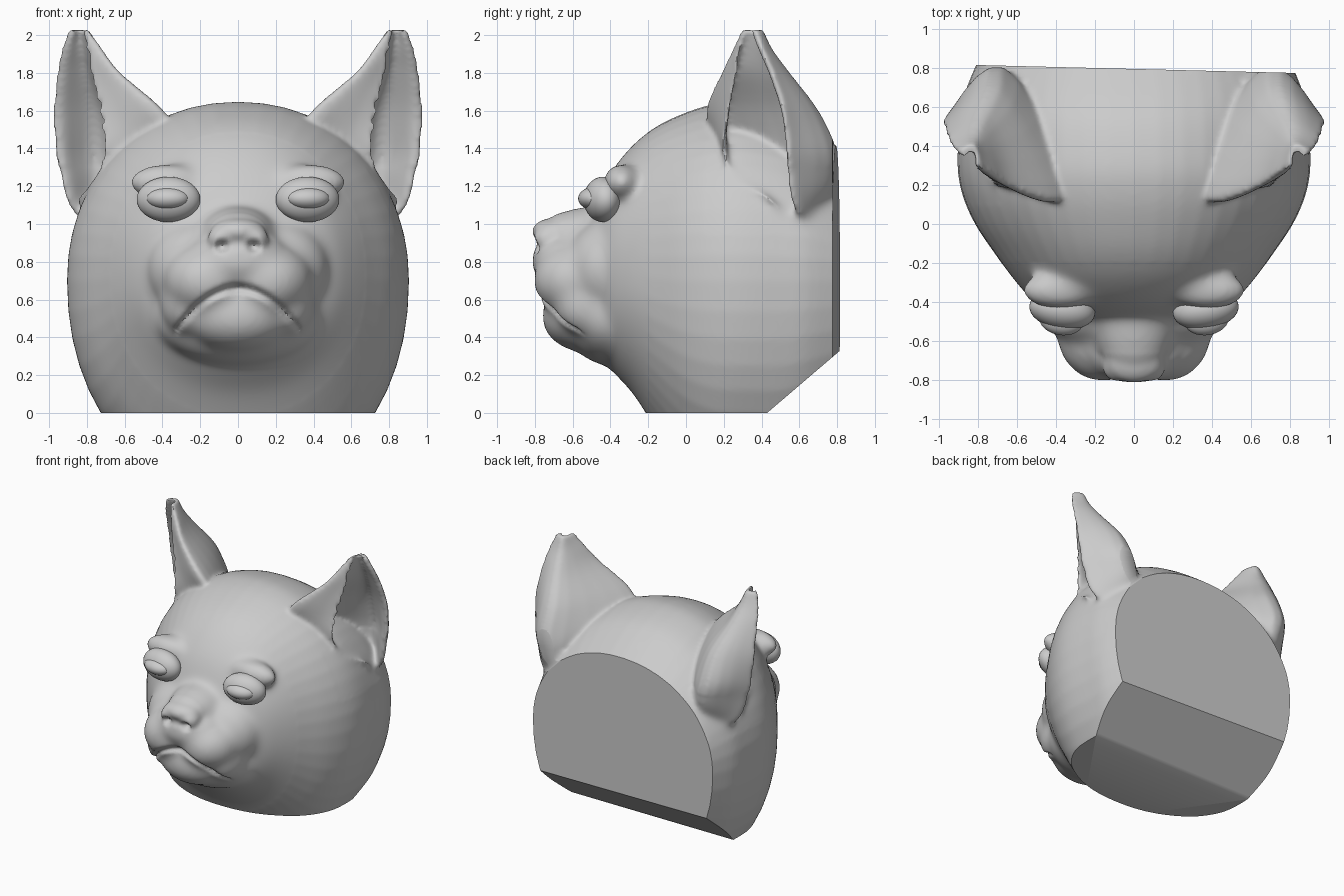
import bpy, bmesh
from math import sin, cos, pi, copysign
from mathutils import Vector, Matrix

if "Cube" in bpy.data.objects:
    bpy.data.objects.remove(bpy.data.objects["Cube"])


def spline(pts, steps, closed=False):
    """Catmull-Rom through tuples of any size."""
    n, out = len(pts), []
    for i in range(n if closed else n - 1):
        idx = [i - 1, i, i + 1, i + 2]
        idx = [k % n if closed else min(max(k, 0), n - 1) for k in idx]
        a, b, c, d = [pts[k] for k in idx]
        for s in range(steps):
            t = s / steps
            out.append(tuple(
                0.5 * (2*q + (r - p)*t + (2*p - 5*q + 4*r - w)*t*t + (3*q - p - 3*r + w)*t**3)
                for p, q, r, w in zip(a, b, c, d)))
    if not closed:
        out.append(tuple(pts[-1]))
    return out


def loft(bm, rings):
    """Skin a list of closed rings and cap both ends."""
    vs = [[bm.verts.new(p) for p in ring] for ring in rings]
    n = len(vs[0])
    faces = [bm.faces.new((a[i], a[(i+1) % n], b[(i+1) % n], b[i]))
             for a, b in zip(vs, vs[1:]) for i in range(n)]
    faces += [bm.faces.new(vs[0]), bm.faces.new(vs[-1])]
    bmesh.ops.recalc_face_normals(bm, faces=faces)


def ball(bm, c, r, rot=0.0):
    m = Matrix.Translation(c) @ Matrix.Rotation(rot, 4, 'Z') @ Matrix.Diagonal((*r, 1))
    bmesh.ops.create_uvsphere(bm, u_segments=32, v_segments=20, radius=1, matrix=m)


def soften(bm, test, count):
    chosen = [v for v in bm.verts if test(v.co)]
    for _ in range(count):
        bmesh.ops.smooth_vert(bm, verts=chosen, factor=0.5, use_axis_x=True,
                              use_axis_y=True, use_axis_z=True)


def make_object(name, bm, angle=0.8):
    me = bpy.data.meshes.new(name)
    bm.to_mesh(me)
    bm.free()
    ob = bpy.data.objects.new(name, me)
    bpy.context.collection.objects.link(ob)
    bpy.ops.object.select_all(action='DESELECT')
    ob.select_set(True)
    bpy.context.view_layer.objects.active = ob
    bpy.ops.object.shade_smooth_by_angle(angle=angle)
    return ob


bm = bmesh.new()

# Skull: slices along y (y, half width, top, bottom, height of widest point)
SKULL = [(-.53, .20, .95, .50, .76), (-.48, .36, 1.10, .33, .76), (-.40, .51, 1.27, .23, .75),
         (-.28, .62, 1.42, .10, .73), (-.15, .715, 1.52, -.10, .71), (0, .815, 1.59, -.30, .70),
         (.15, .88, 1.635, -.40, .70), (.30, .905, 1.645, -.42, .70), (.50, .895, 1.60, -.42, .70),
         (.65, .875, 1.52, -.35, .70), (.84, .80, 1.38, -.22, .70)]
rings = []
for y, w, top, bot, zc in spline(SKULL, 4):
    ring = []
    for i in range(48):
        a = 2 * pi * i / 48
        cx, cz = [copysign(abs(v) ** 0.95, v) for v in (cos(a), sin(a))]
        ring.append((w * cx, y, zc + cz * (top - zc if cz > 0 else zc - bot)))
    rings.append(ring)
loft(bm, rings)

# Ears: hollow sections (z, front rim, inner side, back, outer rim) as x, y pairs
EAR = [(1.04, .80, .52, .60, .50, .68, .68, .86, .62), (1.14, .82, .42, .45, .40, .66, .76, .905, .59),
       (1.25, .72, .25, .35, .30, .66, .80, .925, .58), (1.40, .67, .19, .27, .20, .68, .79, .95, .57),
       (1.60, .70, .21, .39, .13, .69, .69, .96, .54), (1.80, .76, .25, .62, .20, .76, .54, .95, .47),
       (1.93, .79, .27, .72, .26, .80, .45, .93, .41), (2.03, .81, .30, .79, .30, .82, .41, .90, .37)]
for side in (1, -1):
    rings = []
    for z, *v in spline(EAR, 5):
        f, i, b, o = [Vector(v[k:k + 2]) for k in (0, 2, 4, 6)]
        mid = (f + o) / 2
        # Doubled points at both rims give them a rounded thickness
        loop = [f, i, b, o, o + (mid - o).normalized() * .045,
                b.lerp(mid, .35), i.lerp(mid, .38), f + (mid - f).normalized() * .03]
        rings.append([(side * x, y, z) for x, y in spline([tuple(p) for p in loop], 5, True)])
    loft(bm, rings)

# Muzzle, chin, jaw, bridge and nose: middle masses, then mirrored pairs
for c, r in [((0, -.57, .80), (.30, .25, .17)), ((0, -.53, .51), (.29, .235, .19)),
             ((0, -.40, .50), (.44, .24, .25)), ((0, -.47, .93), (.21, .32, .165)),
             ((0, -.71, .96), (.145, .105, .07))]:
    ball(bm, c, r)
for side in (1, -1):
    for (x, y, z), r in [((.16, -.57, .70), (.235, .24, .20)), ((.26, -.50, .57), (.15, .20, .17)),
                         ((.20, -.42, .76), (.28, .22, .26)), ((.38, -.34, 1.22), (.20, .10, .10)),
                         ((.09, -.725, .92), (.072, .085, .07))]:
        ball(bm, (side * x, y, z), r)

# Fuse everything into one skin
temp = make_object("head_parts", bm)
remesh = temp.modifiers.new("fuse", 'REMESH')
remesh.mode = 'VOXEL'
remesh.voxel_size = 0.015
smooth = temp.modifiers.new("soften", 'SMOOTH')
smooth.factor = 0.5
smooth.iterations = 8
fused = temp.evaluated_get(bpy.context.evaluated_depsgraph_get()).to_mesh()
bm = bmesh.new()
bm.from_mesh(fused)
bpy.data.objects.remove(temp)

# Blend the face masses and ear roots, leaving the nose and rims crisp
soften(bm, lambda p: p.y < -.2 and not (p.y < -.66 and p.z > .85), 28)
soften(bm, lambda p: p.z < 1.3 and p.y > .1 and p.z > .95, 15)

# Mouth crease, mouth corners and nostrils
DENTS = [(s * x, y, z, r, d) for s in (1, -1) for x, y, z, r, d in
         [(.085, -.79, .885, .04, .05), (.31, -.49, .45, .06, .03)]]
for v in bm.verts:
    x, y, z = v.co
    if y < -.4 and abs(x) < .33:
        off = abs(z - (.66 - .21 * (x / .32) ** 2)) / .035
        if off < 1:
            v.co.y += .035 * (1 - off * off) ** 2
    for cx, cy, cz, r, depth in DENTS:
        d = (Vector((x, y, z)) - Vector((cx, cy, cz))).length
        if d < r:
            v.co.y += depth * (1 - (d / r) ** 2)
soften(bm, lambda p: p.y < -.4, 2)

# Flat cuts: base, back and the slanted nape
for co, no in [((0, 0, 0), (0, 0, -1)), ((0, .795, 0), (.025, 1, 0)), ((0, .43, 0), (0, .65, -.76))]:
    bmesh.ops.bisect_plane(bm, geom=bm.verts[:] + bm.edges[:] + bm.faces[:], dist=1e-5,
                           plane_co=co, plane_no=no, clear_outer=True)
    bmesh.ops.holes_fill(bm, edges=[e for e in bm.edges if e.is_boundary], sides=0)
bmesh.ops.triangulate(bm, faces=[f for f in bm.faces if len(f.verts) > 4])
bmesh.ops.recalc_face_normals(bm, faces=bm.faces[:])
make_object("cat_head", bm)

# Eyes: almond ball with a raised lens
for name, s in (("left_eye", 1), ("right_eye", -1)):
    bm = bmesh.new()
    ball(bm, (s * .368, -.44, 1.13), (.17, .10, .12), s * .15)
    ball(bm, (s * .372, -.49, 1.135), (.115, .08, .06), s * .15)
    make_object(name, bm)
